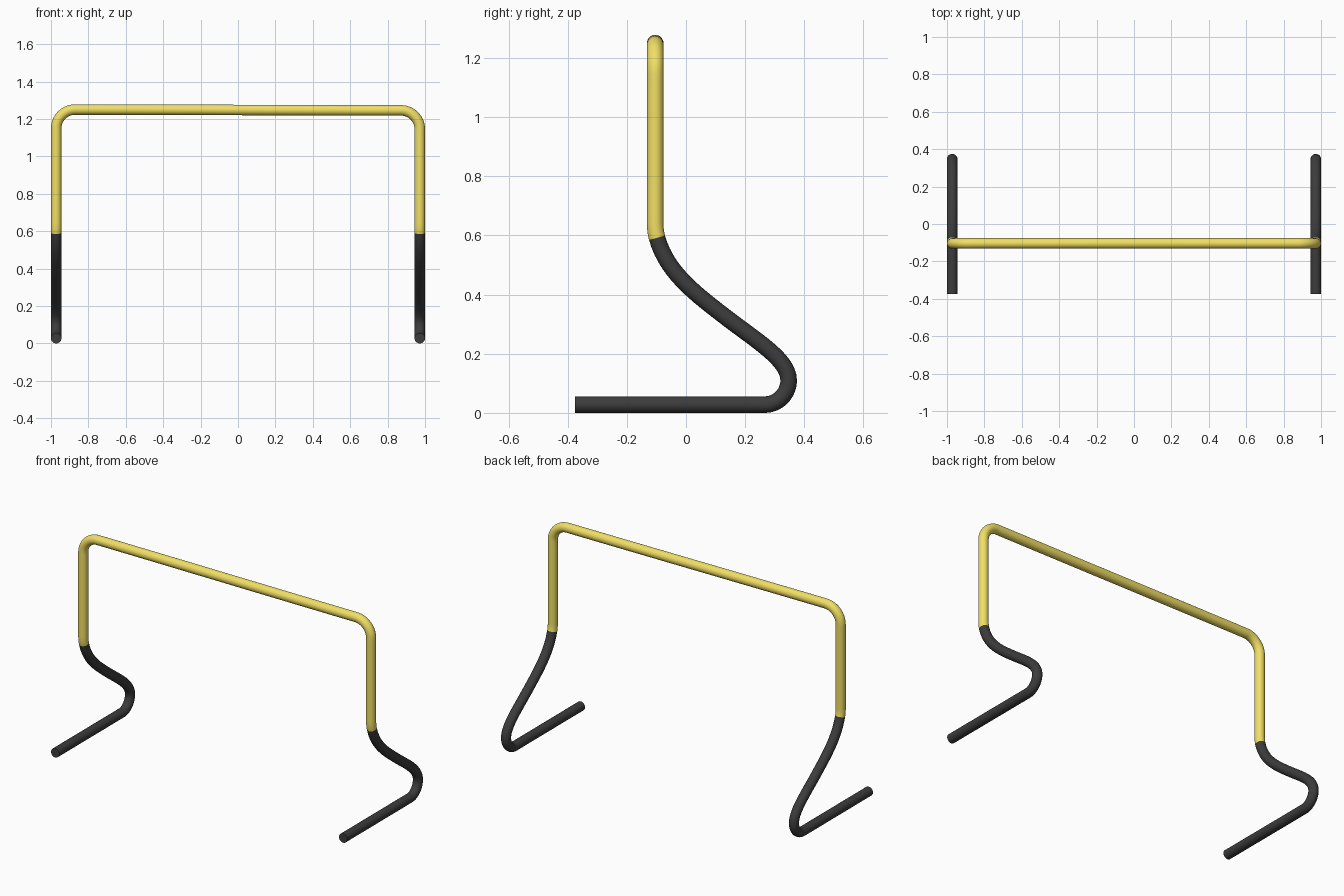
import bpy
from mathutils import Vector

if "Cube" in bpy.data.objects:
    bpy.data.objects.remove(bpy.data.objects["Cube"])

R = 0.028      # tube radius
X = 0.972      # leg centre line
Y = -0.104     # upper frame plane


def material(name, color):
    m = bpy.data.materials.new(name)
    m.diffuse_color = color
    m.use_nodes = True
    m.node_tree.nodes["Principled BSDF"].inputs["Base Color"].default_value = m.diffuse_color
    return m


def tube(name, knots, mat):
    """Sweep a round tube through knots: (point, direction, handle in, handle out)."""
    cu = bpy.data.curves.new(name, 'CURVE')
    cu.dimensions = '3D'
    cu.bevel_depth = R
    cu.bevel_resolution = 10
    cu.resolution_u = 14
    cu.use_fill_caps = True
    sp = cu.splines.new('BEZIER')
    sp.bezier_points.add(len(knots) - 1)
    for bp, (p, d, a, b) in zip(sp.bezier_points, knots):
        p, d = Vector(p), Vector(d).normalized()
        bp.handle_left_type = bp.handle_right_type = 'FREE'
        bp.co = p
        bp.handle_left = p - d * a
        bp.handle_right = p + d * b
    ob = bpy.data.objects.new(name, cu)
    bpy.context.collection.objects.link(ob)
    bpy.ops.object.select_all(action='DESELECT')
    ob.select_set(True)
    bpy.context.view_layer.objects.active = ob
    bpy.ops.object.convert(target='MESH')
    ob = bpy.context.object
    ob.data.materials.clear()
    ob.data.materials.append(mat)
    bpy.ops.object.shade_smooth_by_angle()
    return ob


yellow = material("yellow_paint", (0.88, 0.74, 0.13, 1))
black = material("black_rubber", (0.045, 0.045, 0.045, 1))

# Upper frame: uprights and crossbar, the bar dropping slightly to the right
k = 0.055
zl, zr = 1.25, 1.246
tube("upper_frame", [
    ((-X, -0.098, 0.592), (0, -0.27, 0.96), 0.01, 0.015),
    ((-X, Y, 0.64), (0, 0, 1), 0.015, 0.15),
    ((-X, Y, zl - 0.1), (0, 0, 1), 0.15, k),
    ((-X + 0.1, Y, zl), (1, 0, 0), k, 0.5),
    ((X - 0.1, Y, zr), (1, 0, 0), 0.5, k),
    ((X, Y, zr - 0.1), (0, 0, -1), k, 0.15),
    ((X, Y, 0.64), (0, 0, -1), 0.15, 0.015),
    ((X, -0.098, 0.592), (0, 0.27, -0.96), 0.015, 0.01),
], yellow)

# Curved legs sweeping back, then returning forward as ground runners
for side, x in (("left", -X), ("right", X)):
    tube(side + "_leg", [
        ((x, -0.098, 0.592), (0, 0.27, -0.96), 0.02, 0.12),
        ((x, 0.13, 0.327), (0, 0.79, -0.61), 0.13, 0.139),
        ((x, 0.347, 0.11), (0, 0, -1), 0.07, 0.045),
        ((x, 0.266, R), (0, -1, 0), 0.045, 0.2),
        ((x, -0.375, R), (0, -1, 0), 0.2, 0.02),
    ], black)
